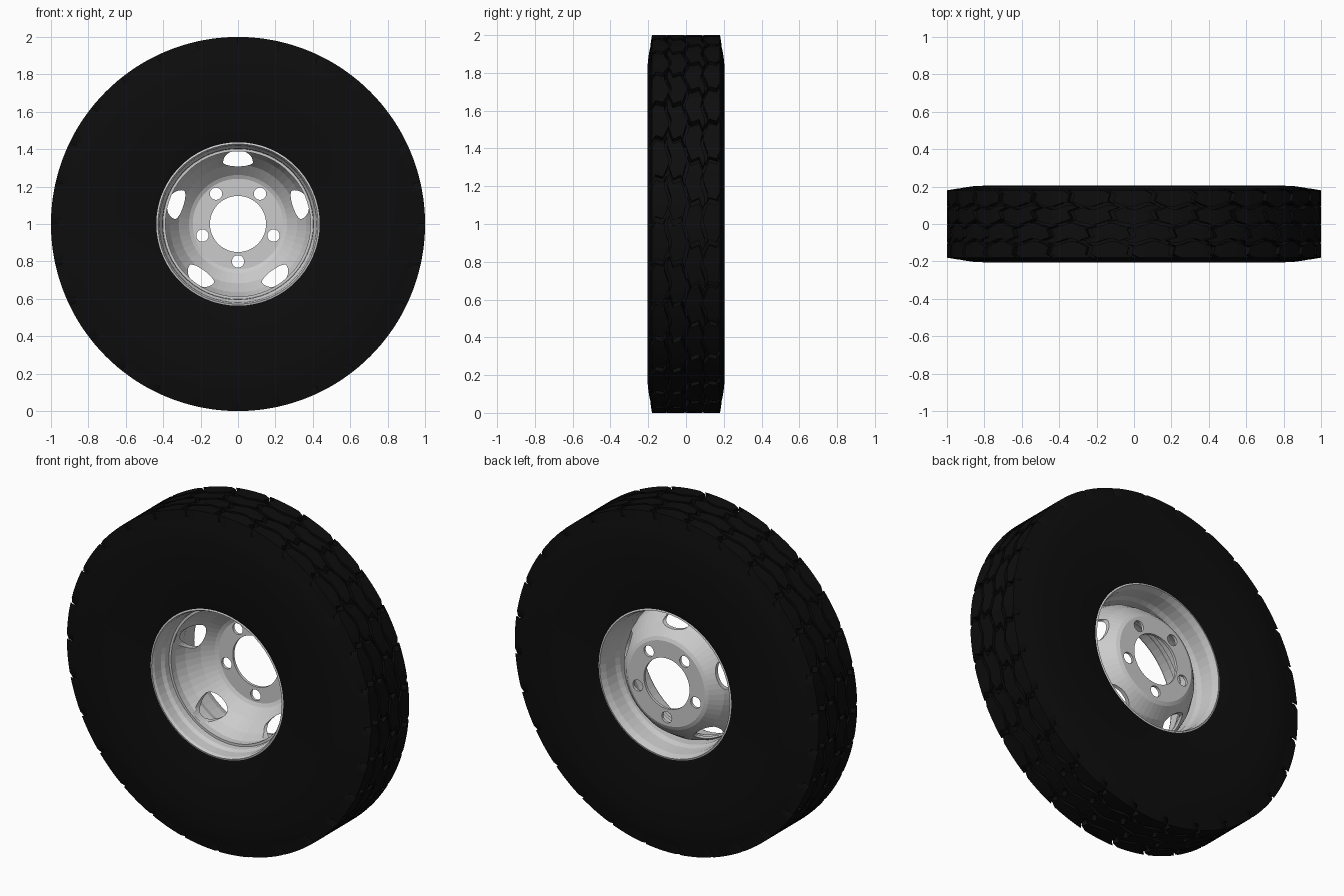
import bpy, bmesh, math
from math import sin, cos, pi, tau

cube = bpy.data.objects.get("Cube")
if cube:
    bpy.data.objects.remove(cube, do_unlink=True)


def material(name, value):
    m = bpy.data.materials.new(name)
    m.use_nodes = True
    colour = (value, value, value, 1)
    m.diffuse_color = colour
    m.node_tree.nodes["Principled BSDF"].inputs["Base Color"].default_value = colour
    return m


RUBBER = material("black rubber", 0.004)
STEEL = material("grey steel", 0.6)


def polar(r, a, y):
    """Point at radius r and angle a around the axle."""
    return (r * cos(a), y, 1 + r * sin(a))


def finish(name, bm, mat, smooth=None):
    bmesh.ops.recalc_face_normals(bm, faces=bm.faces)
    me = bpy.data.meshes.new(name)
    bm.to_mesh(me)
    bm.free()
    ob = bpy.data.objects.new(name, me)
    bpy.context.collection.objects.link(ob)
    me.materials.append(mat)
    bpy.ops.object.select_all(action='DESELECT')
    ob.select_set(True)
    bpy.context.view_layer.objects.active = ob
    if smooth:
        bpy.ops.object.shade_smooth_by_angle(angle=math.radians(smooth))
    return ob


def lathe(name, profile, segments, mat, smooth=None):
    """Revolve a closed (radius, y) profile around the axle."""
    bm = bmesh.new()
    rings = [[bm.verts.new(polar(r, tau * i / segments, y)) for r, y in profile]
             for i in range(segments)]
    n = len(profile)
    for i in range(segments):
        a, b = rings[i], rings[(i + 1) % segments]
        for j in range(n):
            k = (j + 1) % n
            bm.faces.new((a[j], a[k], b[k], b[j]))
    return finish(name, bm, mat, smooth)


def prism(bm, outline, y0, y1):
    """Extrude an (x, z) outline along the axle."""
    ends = [[bm.verts.new((x, y, z)) for x, z in outline] for y in (y0, y1)]
    bm.faces.new(ends[0])
    bm.faces.new(ends[1])
    n = len(outline)
    for i in range(n):
        k = (i + 1) % n
        bm.faces.new((ends[0][i], ends[0][k], ends[1][k], ends[1][i]))


# Tyre body
side = [(0.43, 0.195), (0.46, 0.204), (0.80, 0.205), (0.86, 0.202),
        (0.91, 0.195), (0.962, 0.183)]
lathe("tyre_body", side + [(r, -y) for r, y in reversed(side)], 112, RUBBER, 30)

# Tread blocks, in rows of interlocking curved lugs
COUNT = 28
PITCH = tau / COUNT


def tread_row(name, y0, y1, phase, slant, wave0, wave1, shoulder=0):
    bm = bmesh.new()
    nu, nv = 6, 4
    for c in range(COUNT):
        grids = []
        for r in (0.945, 1.0):
            grid = []
            for i in range(nu + 1):
                u = i / nu
                line = []
                for j in range(nv + 1):
                    v = j / nv
                    lo = y0 + wave0 * sin(tau * u)
                    hi = y1 + wave1 * sin(tau * u)
                    # outer edge of shoulder lugs leans out with the sidewall
                    if r < 1 and shoulder > 0:
                        hi += 0.009
                    if r < 1 and shoulder < 0:
                        lo -= 0.009
                    bend = slant * (v + 0.35 * sin(tau * v))
                    a = PITCH * (c + phase + 0.87 * u + bend)
                    line.append(bm.verts.new(polar(r, a, lo + (hi - lo) * v)))
                grid.append(line)
            grids.append(grid)
        low, top = grids
        for i in range(nu):
            for j in range(nv):
                bm.faces.new((top[i][j], top[i + 1][j], top[i + 1][j + 1], top[i][j + 1]))
            for j in (0, nv):
                bm.faces.new((low[i][j], low[i + 1][j], top[i + 1][j], top[i][j]))
        for j in range(nv):
            for i in (0, nu):
                bm.faces.new((low[i][j], low[i][j + 1], top[i][j + 1], top[i][j]))
    finish(name, bm, RUBBER, 30)


tread_row("tread_front_shoulder", -0.180, -0.103, 0.0, 0.30, 0, 0.012, -1)
tread_row("tread_front_centre", -0.089, -0.007, 0.35, -0.45, 0.012, -0.010)
tread_row("tread_back_centre", 0.007, 0.089, 0.80, -0.45, -0.010, 0.012)
tread_row("tread_back_shoulder", 0.103, 0.180, 0.45, 0.30, 0.012, 0, 1)

# Rim barrel
lathe("rim_barrel", [
    (0.437, -0.197), (0.428, -0.200), (0.420, -0.185), (0.416, -0.130),
    (0.404, -0.110), (0.400, -0.040), (0.400, 0.050), (0.410, 0.080),
    (0.416, 0.160), (0.428, 0.200), (0.437, 0.197)], 60, STEEL)

# Dished wheel disc, set towards the back
disc = lathe("wheel_disc", [
    (0.150, 0.165), (0.242, 0.165), (0.262, 0.155), (0.317, 0.102),
    (0.365, 0.025), (0.388, -0.035), (0.388, -0.075), (0.403, -0.075),
    (0.402, -0.030), (0.380, 0.033), (0.330, 0.112), (0.270, 0.172),
    (0.250, 0.181), (0.150, 0.181)], 60, STEEL)

# Bolt holes and vents cut through the disc
bm = bmesh.new()
for k in range(5):
    a = -pi / 2 + tau * k / 5
    cx, cz = 0.2 * cos(a), 1 + 0.2 * sin(a)
    prism(bm, [(cx + 0.033 * cos(tau * i / 20), cz + 0.033 * sin(tau * i / 20))
               for i in range(20)], 0.1, 0.3)
    a += pi
    outline = []
    for i in range(28):
        t = tau * i / 28
        across = 0.08 * cos(t)
        out = 0.33 + (0.064 if sin(t) > 0 else 0.022) * sin(t)
        outline.append((out * cos(a) - across * sin(a),
                        1 + out * sin(a) + across * cos(a)))
    prism(bm, outline, -0.06, 0.3)
cutter = finish("hole_cutter", bm, STEEL)
cutter.hide_render = True

bpy.ops.object.select_all(action='DESELECT')
disc.select_set(True)
bpy.context.view_layer.objects.active = disc
mod = disc.modifiers.new("holes", 'BOOLEAN')
mod.operation = 'DIFFERENCE'
mod.solver = 'EXACT'
mod.object = cutter
bpy.ops.object.modifier_apply(modifier=mod.name)
bpy.data.objects.remove(cutter, do_unlink=True)
